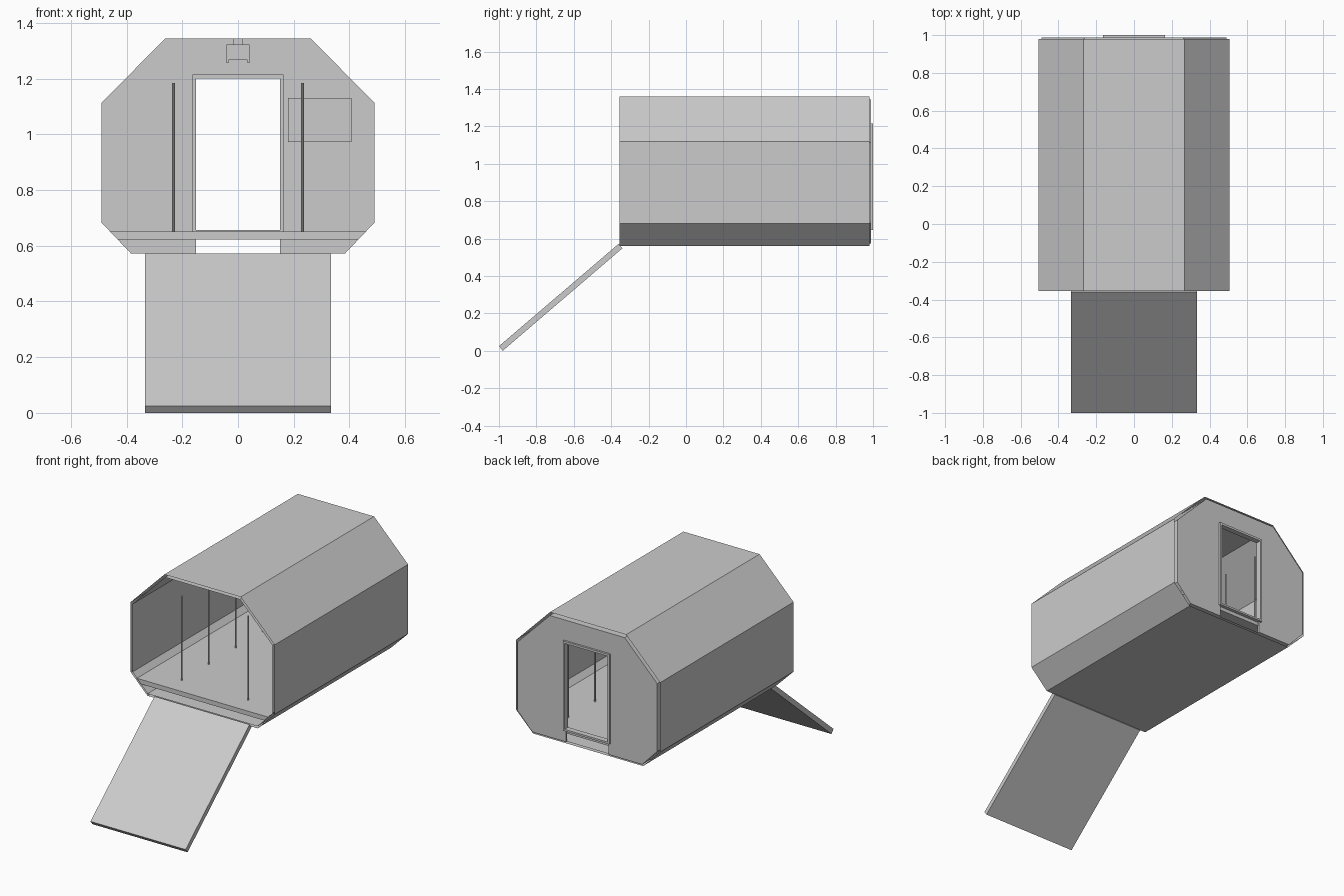
import bpy, bmesh
from math import pi

if "Cube" in bpy.data.objects:
    bpy.data.objects.remove(bpy.data.objects["Cube"])

FRONT, BACK = -0.355, 0.98


def finish(name, bm):
    bmesh.ops.recalc_face_normals(bm, faces=bm.faces)
    me = bpy.data.meshes.new(name)
    bm.to_mesh(me)
    bm.free()
    ob = bpy.data.objects.new(name, me)
    bpy.context.collection.objects.link(ob)
    return ob


def prism(name, pts, a, b, place=lambda p, t: (p[0], t, p[1]), caps=True):
    """Extrude a closed profile from a to b; without caps it is an open tube."""
    bm = bmesh.new()
    near = [bm.verts.new(place(p, a)) for p in pts]
    far = [bm.verts.new(place(p, b)) for p in pts]
    n = len(pts)
    for i in range(n):
        j = (i + 1) % n
        bm.faces.new((near[i], near[j], far[j], far[i]))
    if caps:
        bm.faces.new(near)
        bm.faces.new(far)
    return finish(name, bm)


def box(name, x0, x1, y0, y1, z0, z1):
    return prism(name, [(x0, z0), (x1, z0), (x1, z1), (x0, z1)], y0, y1)


def cylinder(name, x, y, z0, z1, r, sides=8):
    bm = bmesh.new()
    bmesh.ops.create_cone(bm, cap_ends=True, segments=sides, radius1=r,
                          radius2=r, depth=z1 - z0)
    ob = finish(name, bm)
    ob.location = (x, y, (z0 + z1) / 2)
    return ob


def mirrored(half):
    return half + [(-x, z) for x, z in reversed(half)]


# Eight-sided hull: open outer skin and inner lining
outer = [(0.385, 0.56), (0.505, 0.68), (0.505, 1.12), (0.267, 1.36)]
inner = [(0.385, 0.573), (0.49, 0.683), (0.49, 1.113), (0.262, 1.343)]
prism("outer_hull", mirrored(outer), FRONT, BACK, caps=False)
prism("inner_lining", mirrored(inner), FRONT, BACK, caps=False)

# Rear bulkhead with the doorway cut down to the bottom edge
door = [(0.15, 1.2), (0.15, 0.573)]
prism("rear_wall", mirrored(door + inner), 0.975, 0.988)

# Floor slab fitted between the lower slopes
prism("floor", mirrored([(0.432, 0.622), (0.46, 0.651)]), FRONT, 0.978)

# Door frame
for side, s in (("left", -1), ("right", 1)):
    x0, x1 = sorted((s * 0.15, s * 0.163))
    box("door_jamb_" + side, x0, x1, 0.965, 1.0, 0.645, 1.2)
box("door_head", -0.163, 0.163, 0.965, 1.0, 1.2, 1.214)
box("door_sill", -0.15, 0.15, 0.965, 1.0, 0.645, 0.657)

# Loading ramp
prism("ramp", [(-1.0, 0.025), (-0.98, 0.0), (-0.34, 0.548), (-0.36, 0.572)],
      -0.333, 0.333, place=lambda p, t: (t, p[0], p[1]))

# Two rows of floor poles
for i in range(5):
    for s in (-1, 1):
        cylinder("floor_pole", s * 0.232, -0.23 + 0.27 * i, 0.65, 1.185, 0.005)

# Panel on the rear wall
box("wall_panel", 0.18, 0.407, 0.955, 0.976, 0.972, 1.13)

# Ceiling fixture above the door
box("fixture_stem", -0.016, 0.016, 0.915, 0.945, 1.322, 1.343)
box("fixture_plate", -0.042, 0.042, 0.905, 0.955, 1.308, 1.322)
box("fixture_body", -0.034, 0.034, 0.91, 0.95, 1.267, 1.308)
for s in (-1, 1):
    x0, x1 = sorted((s * 0.034, s * 0.042))
    box("fixture_cheek", x0, x1, 0.905, 0.955, 1.255, 1.31)
